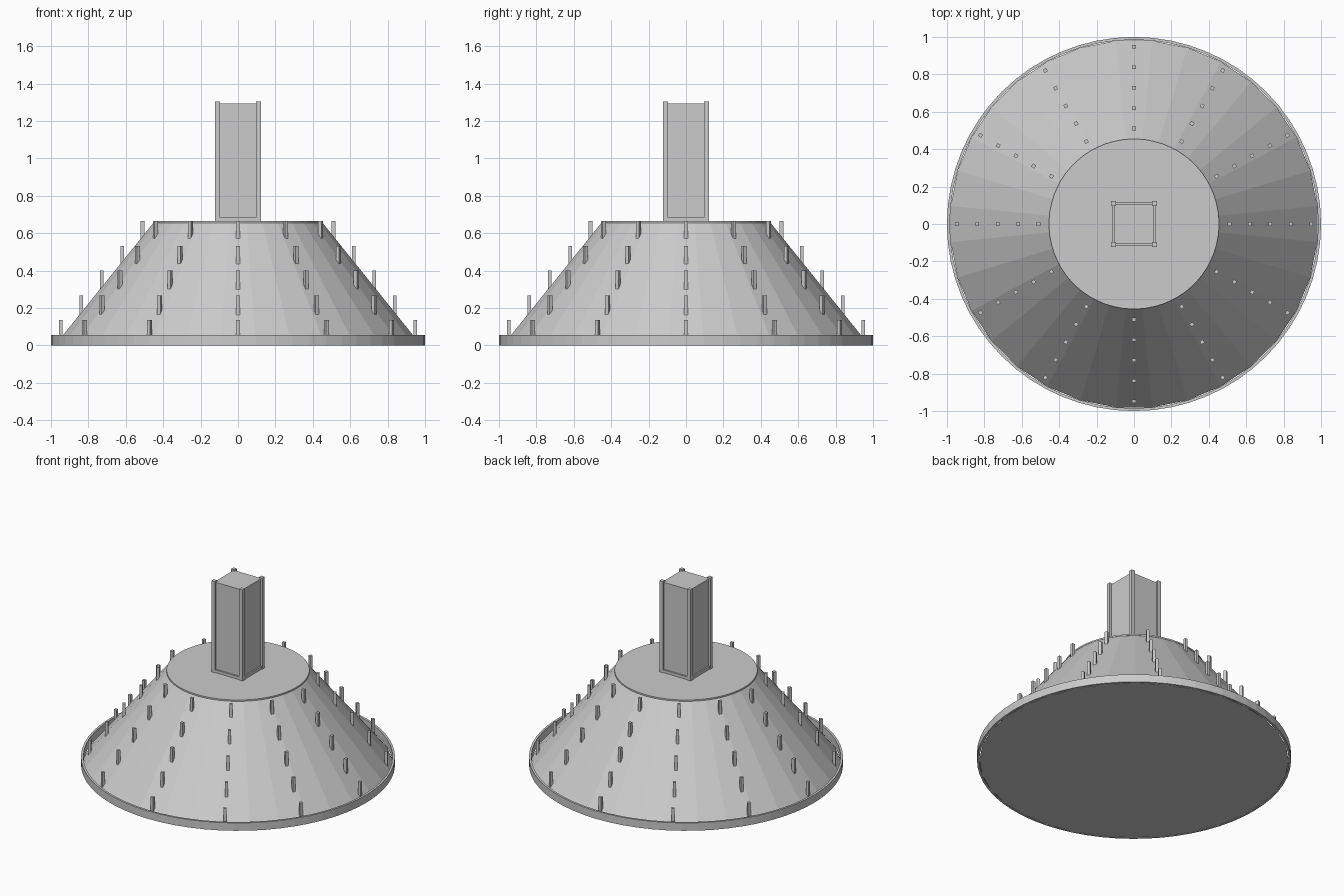
import bpy, bmesh, math
from mathutils import Matrix

cube = bpy.data.objects.get("Cube")
if cube:
    bpy.data.objects.remove(cube, do_unlink=True)

grey = bpy.data.materials.new("light_grey")
grey.use_nodes = True
colour = (0.6, 0.6, 0.6, 1)
grey.diffuse_color = colour
grey.node_tree.nodes["Principled BSDF"].inputs["Base Color"].default_value = colour


def finish(name, bm):
    mesh = bpy.data.meshes.new(name)
    bmesh.ops.recalc_face_normals(bm, faces=bm.faces)
    bm.to_mesh(mesh)
    bm.free()
    mesh.materials.append(grey)
    obj = bpy.data.objects.new(name, mesh)
    bpy.context.collection.objects.link(obj)
    return obj


def add_box(bm, size, centre, angle=0):
    m = (Matrix.Rotation(angle, 4, "Z") @ Matrix.Translation(centre)
         @ Matrix.Diagonal((*size, 1)))
    bmesh.ops.create_cube(bm, size=1, matrix=m)


def frustum(name, r_low, r_high, z0, z1, sides):
    bm = bmesh.new()
    m = Matrix.Translation((0, 0, (z0 + z1) / 2)) @ Matrix.Rotation(math.pi / sides, 4, "Z")
    bmesh.ops.create_cone(bm, cap_ends=True, segments=sides, radius1=r_low,
                          radius2=r_high, depth=z1 - z0, matrix=m)
    return finish(name, bm)


# Sloping body and flat roof disc
frustum("sloping_body", 0.985, 0.455, 0, 0.655, 32)
frustum("roof_disc", 0.455, 0.455, 0.655, 0.665, 64)

# Raised rim around the foot, swept from a closed profile
bm = bmesh.new()
profile = [(0.985, 0), (1, 0), (1, 0.055), (0.985, 0.055)]
verts = [bm.verts.new((r, 0, z)) for r, z in profile]
edges = [bm.edges.new((verts[i], verts[(i + 1) % 4])) for i in range(4)]
bmesh.ops.spin(bm, geom=verts + edges, cent=(0, 0, 0), axis=(0, 0, 1),
               angle=math.tau, steps=64, use_merge=True)
bmesh.ops.remove_doubles(bm, verts=bm.verts, dist=0.0001)
finish("foot_rim", bm)

# Upright pegs in twelve rows climbing the slope
peg_height = 0.135
for row in range(12):
    bm = bmesh.new()
    for step in range(5):
        z = 0.1325 * step + peg_height / 2
        add_box(bm, (0.02, 0.02, peg_height), (0.948 - 0.1095 * step, 0, z), row * math.tau / 12)
    finish(f"peg_row_{row + 1}", bm)

# Square tower
bm = bmesh.new()
add_box(bm, (0.216, 0.216, 0.63), (0, 0, 0.98))
finish("tower_body", bm)

# Corner posts and bottom rails of the tower
bm = bmesh.new()
for x in (-1, 1):
    for y in (-1, 1):
        add_box(bm, (0.027, 0.027, 0.64), (x * 0.1085, y * 0.1085, 0.985))
finish("tower_corner_posts", bm)

bm = bmesh.new()
for side in range(4):
    add_box(bm, (0.02, 0.19, 0.02), (0.108, 0, 0.675), side * math.pi / 2)
finish("tower_bottom_rails", bm)
